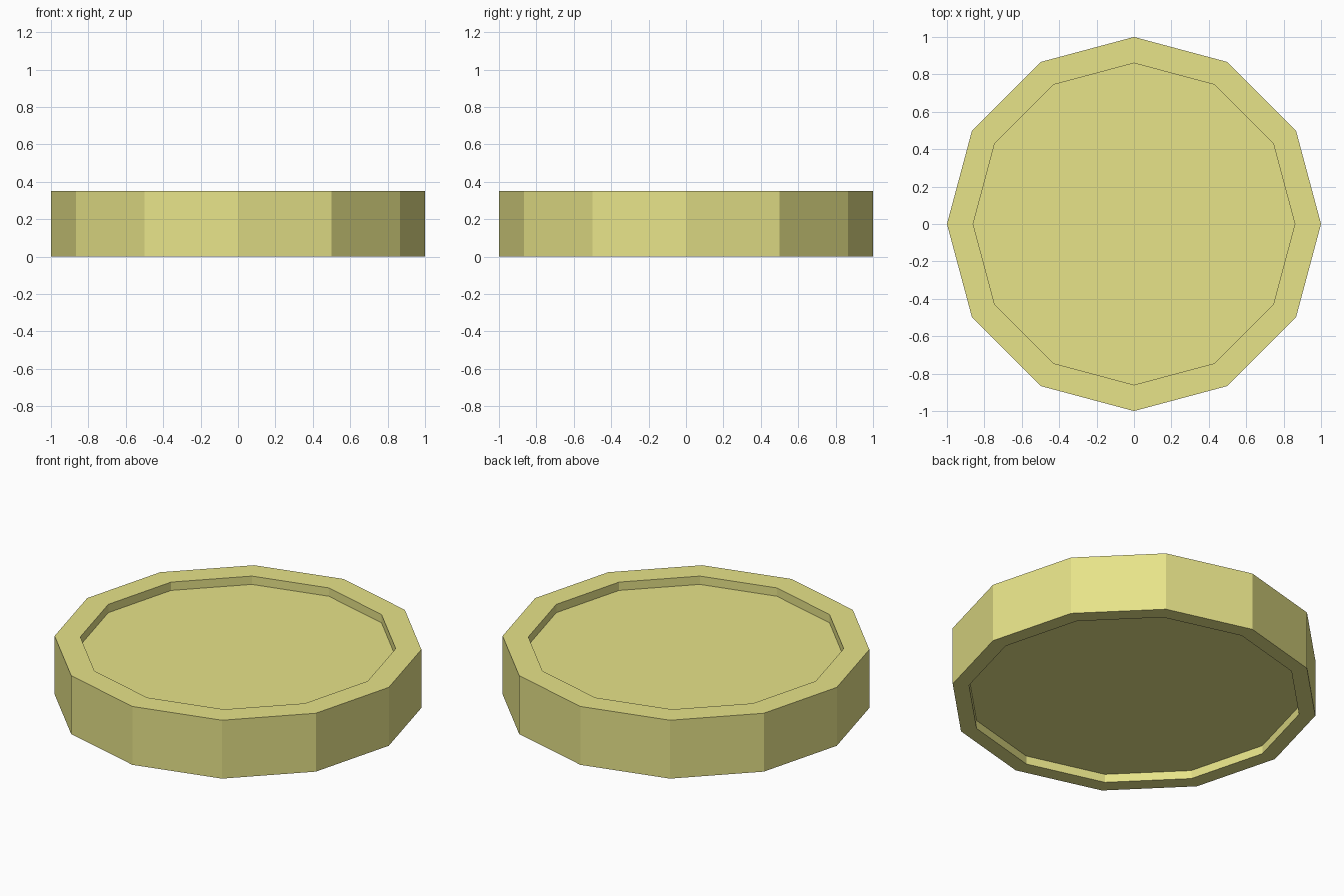
import bpy, bmesh, math

if "Cube" in bpy.data.objects:
    bpy.data.objects.remove(bpy.data.objects["Cube"])

SIDES = 12
# Profile (radius, height): bottom floor, bottom rim, outer wall, top rim, top floor
PROFILE = [(0.91, 0.05), (0.91, 0.0), (1.0, 0.0), (1.0, 0.35), (0.86, 0.35), (0.86, 0.30)]

bm = bmesh.new()
rings = []
for r, z in PROFILE:
    rings.append([bm.verts.new((r * math.cos(math.tau * i / SIDES),
                                r * math.sin(math.tau * i / SIDES), z))
                  for i in range(SIDES)])

# Walls and rims between neighbouring rings
for a, b in zip(rings, rings[1:]):
    for i in range(SIDES):
        j = (i + 1) % SIDES
        bm.faces.new((a[i], a[j], b[j], b[i]))

# Recessed floors on both sides
bm.faces.new(rings[0][::-1])
bm.faces.new(rings[-1])
bmesh.ops.recalc_face_normals(bm, faces=bm.faces)

mesh = bpy.data.meshes.new("rimmed_disc")
bm.to_mesh(mesh)
bm.free()
disc = bpy.data.objects.new("rimmed_disc", mesh)
bpy.context.collection.objects.link(disc)

# Yellow-olive colour
mat = bpy.data.materials.new("yellow")
mat.diffuse_color = (0.80, 0.77, 0.25, 1.0)
mat.use_nodes = True
mat.node_tree.nodes["Principled BSDF"].inputs["Base Color"].default_value = mat.diffuse_color
mesh.materials.append(mat)
